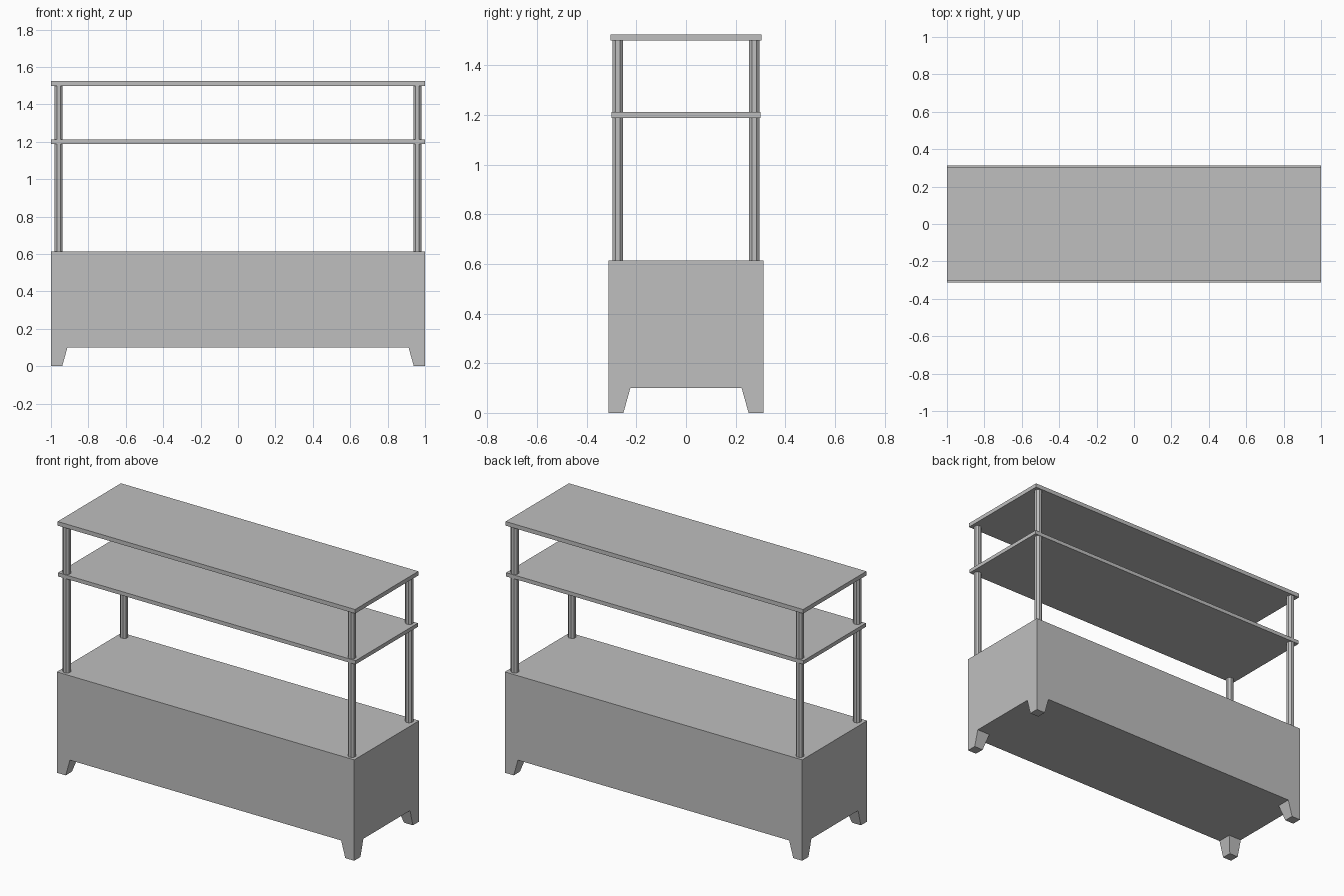
import bpy
import bmesh
import math
from mathutils import Matrix

cube = bpy.data.objects.get("Cube")
if cube:
    bpy.data.objects.remove(cube, do_unlink=True)

# Single plain grey finish
grey = bpy.data.materials.new("plain grey")
grey.use_nodes = True
grey.diffuse_color = (0.52, 0.52, 0.52, 1)
grey.node_tree.nodes["Principled BSDF"].inputs["Base Color"].default_value = grey.diffuse_color


def add_object(name, bm):
    bmesh.ops.recalc_face_normals(bm, faces=bm.faces)
    mesh = bpy.data.meshes.new(name)
    bm.to_mesh(mesh)
    bm.free()
    mesh.materials.append(grey)
    obj = bpy.data.objects.new(name, mesh)
    bpy.context.collection.objects.link(obj)
    return obj


def slab(name, half_x, half_y, z0, z1):
    bm = bmesh.new()
    bmesh.ops.create_cube(bm, size=1)
    bmesh.ops.scale(bm, vec=(2 * half_x, 2 * half_y, z1 - z0), verts=bm.verts)
    bmesh.ops.translate(bm, vec=(0, 0, (z0 + z1) / 2), verts=bm.verts)
    return add_object(name, bm)


HALF_X, HALF_Y = 1.0, 0.312
BASE_Z, DECK_Z = 0.10, 0.613
MID_Z, TOP_Z = 1.188, 1.499


def leg(name, sx, sy):
    """Corner leg: outer faces flush with the cabinet, inner faces tapering."""
    bm = bmesh.new()
    rings = []
    for z, w in ((0, 0.06), (BASE_Z, 0.088)):
        rings.append([bm.verts.new((sx * (HALF_X - a * w), sy * (HALF_Y - b * w), z))
                      for a, b in ((0, 0), (1, 0), (1, 1), (0, 1))])
    low, high = rings
    bm.faces.new(low)
    for i in range(4):
        j = (i + 1) % 4
        bm.faces.new((low[i], low[j], high[j], high[i]))
    bm.faces.new(high)
    add_object(name, bm)


def post(name, x, y, z0, z1):
    """Octagonal upright with flats facing the axes."""
    bm = bmesh.new()
    radius = 0.021 / math.cos(math.pi / 8)
    place = Matrix.Translation((x, y, (z0 + z1) / 2)) @ Matrix.Rotation(math.pi / 8, 4, "Z")
    bmesh.ops.create_cone(bm, cap_ends=True, segments=8, radius1=radius,
                          radius2=radius, depth=z1 - z0, matrix=place)
    add_object(name, bm)


# Cabinet and shelves
slab("cabinet", HALF_X, HALF_Y, BASE_Z, DECK_Z)
slab("middle_shelf", HALF_X, 0.299, MID_Z, MID_Z + 0.023)
slab("top_shelf", HALF_X, 0.304, TOP_Z, TOP_Z + 0.025)

# Legs and uprights at each corner
for sx, side in ((1, "left"), (-1, "right")):
    for sy, end in ((-1, "front"), (1, "back")):
        leg(f"{end}_{side}_leg", sx, sy)
        post(f"{end}_{side}_lower_post", sx * 0.959, sy * 0.275, DECK_Z, MID_Z)
        post(f"{end}_{side}_upper_post", sx * 0.959, sy * 0.275, MID_Z + 0.023, TOP_Z)
